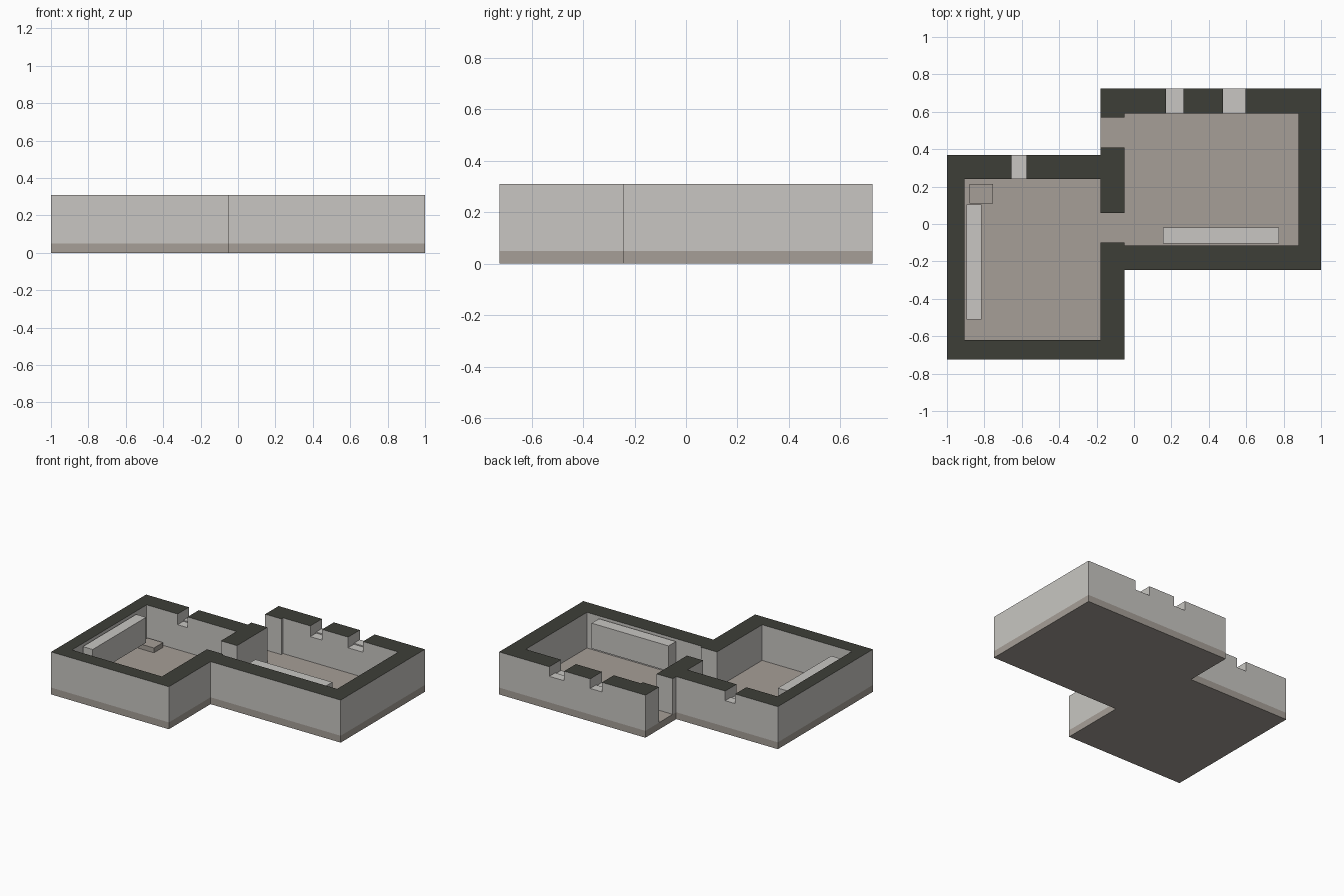
import bpy
import bmesh

old = bpy.data.objects.get("Cube")
if old:
    bpy.data.objects.remove(old, do_unlink=True)


def material(name, color):
    m = bpy.data.materials.new(name)
    m.use_nodes = True
    rgba = (*color, 1.0)
    m.diffuse_color = rgba
    m.node_tree.nodes["Principled BSDF"].inputs["Base Color"].default_value = rgba
    return m


plaster = material("pale_grey_plaster", (0.58, 0.565, 0.54))
stone = material("taupe_stone", (0.38, 0.345, 0.31))
wall_cut = material("dark_olive_cap", (0.048, 0.049, 0.039))

FLOOR, TOP, SILL = 0.05, 0.31, 0.24

# Outline of the two overlapping rooms, counter-clockwise
OUTLINE = [(-1, -0.725), (-0.05, -0.725), (-0.05, -0.245), (1, -0.245),
           (1, 0.725), (-0.18, 0.725), (-0.18, 0.37), (-1, 0.37)]


def finish(name, bm, mats):
    bmesh.ops.recalc_face_normals(bm, faces=bm.faces)
    mesh = bpy.data.meshes.new(name)
    bm.to_mesh(mesh)
    bm.free()
    for m in mats:
        mesh.materials.append(m)
    obj = bpy.data.objects.new(name, mesh)
    bpy.context.collection.objects.link(obj)
    return obj


def prism(name, points, z0, z1, *mats):
    bm = bmesh.new()
    base = bm.faces.new([bm.verts.new((x, y, z0)) for x, y in points])
    up = bmesh.ops.extrude_face_region(bm, geom=[base])["geom"]
    verts = [v for v in up if isinstance(v, bmesh.types.BMVert)]
    bmesh.ops.translate(bm, verts=verts, vec=(0, 0, z1 - z0))
    if not any(f.normal.z < 0 and len(f.verts) == len(points) for f in bm.faces):
        bmesh.ops.recalc_face_normals(bm, faces=bm.faces)
    return finish(name, bm, mats)


def box(name, x0, x1, y0, y1, z0, z1, *mats):
    return prism(name, [(x0, y0), (x1, y0), (x1, y1), (x0, y1)], z0, z1, *mats)


def cut(target, x0, x1, y0, y1, z0):
    cutter = box("cutter", x0, x1, y0, y1, z0, TOP + 0.1)
    cutter.hide_render = True
    mod = target.modifiers.new("cut", "BOOLEAN")
    mod.operation = "DIFFERENCE"
    mod.solver = "EXACT"
    mod.object = cutter
    bpy.context.view_layer.objects.active = target
    bpy.ops.object.modifier_apply(modifier=mod.name)
    bpy.data.objects.remove(cutter, do_unlink=True)


# Floor slab and the walls standing on it
prism("floor_slab", OUTLINE, 0, FLOOR, stone)
walls = prism("walls", OUTLINE, FLOOR, TOP, plaster, wall_cut)

# Rooms
under = FLOOR - 0.1
cut(walls, -0.905, -0.18, -0.62, 0.24, under)
cut(walls, -0.05, 0.88, -0.115, 0.59, under)

# Doorways: between the rooms, and out of the larger room
cut(walls, -0.2, -0.03, -0.1, 0.06, under)
cut(walls, -0.25, -0.03, 0.41, 0.57, under)

# Window notches with a slightly lower inner sill
for x0, x1, inner, outer in [(-0.655, -0.575, 0.24, 0.37),
                             (0.17, 0.265, 0.59, 0.725),
                             (0.475, 0.595, 0.59, 0.725)]:
    cut(walls, x0, x1, inner - 0.05, outer + 0.05, SILL)
    cut(walls, x0, x1, inner - 0.05, (inner + outer) / 2, SILL - 0.008)

# Dark top of the walls
for face in walls.data.polygons:
    if face.normal.z > 0.9 and face.center.z > TOP - 0.01:
        face.material_index = 1

# Wall cabinets and a low block in the corner
box("left_room_cabinet", -0.895, -0.815, -0.51, 0.105, 0.11, 0.295, plaster)
box("right_room_cabinet", 0.155, 0.775, -0.105, -0.02, 0.11, 0.295, plaster)
box("corner_block", -0.88, -0.755, 0.11, 0.215, FLOOR, 0.085, stone)
